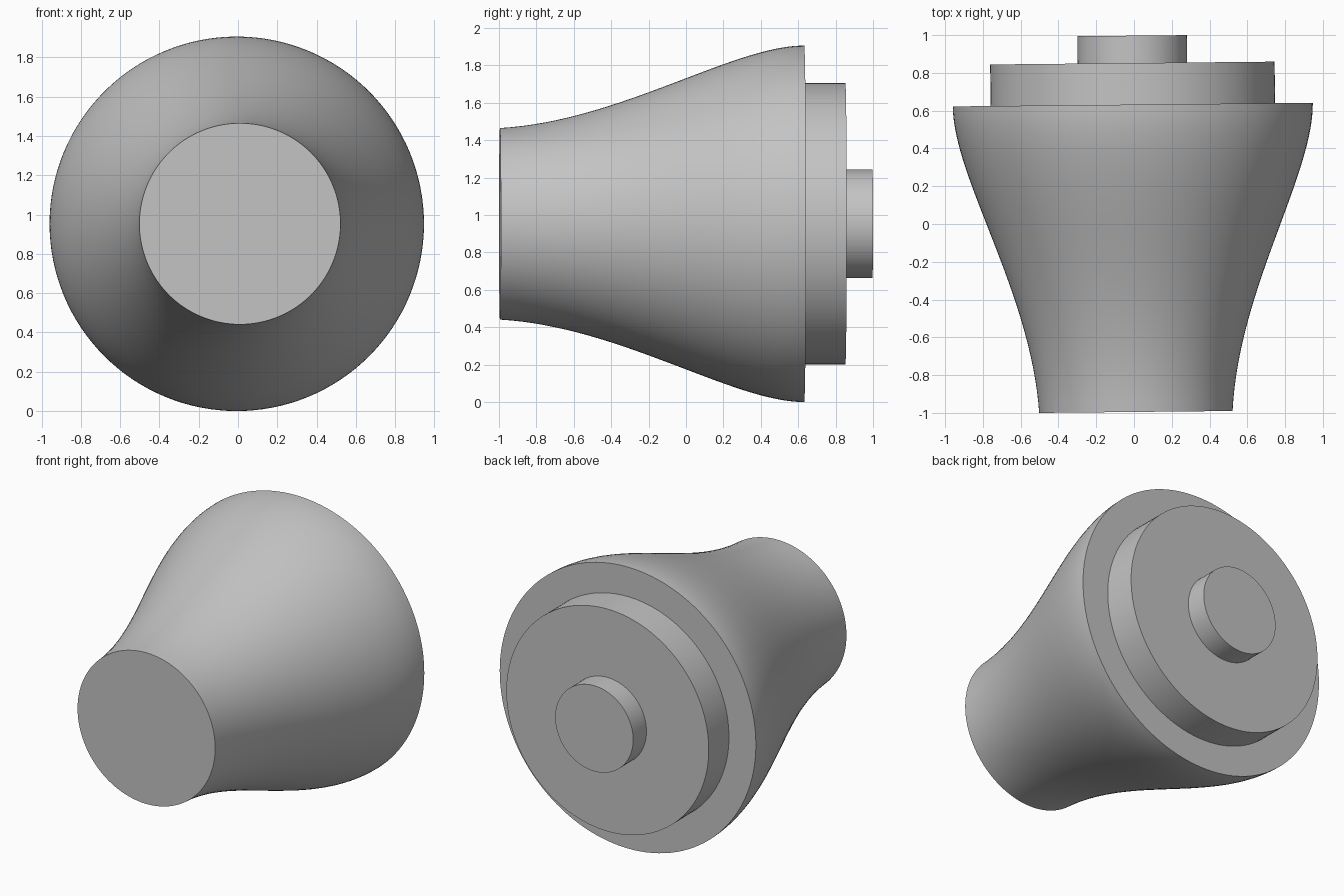
import bpy, bmesh, math
from mathutils import Vector, Matrix
from mathutils.geometry import interpolate_bezier

if "Cube" in bpy.data.objects:
    bpy.data.objects.remove(bpy.data.objects["Cube"], do_unlink=True)

SEGMENTS = 128
AXIS_HEIGHT = 0.953
YAW = 0.01          # slight turn of the whole axis about z

grey = bpy.data.materials.new("plain grey")
grey.use_nodes = True
colour = (0.55, 0.55, 0.55, 1)
grey.diffuse_color = colour
grey.node_tree.nodes["Principled BSDF"].inputs["Base Color"].default_value = colour


def lathe(name, profile):
    """Turn (y, radius) points around the y axis."""
    bm = bmesh.new()
    verts = [bm.verts.new((r, y, 0)) for y, r in profile]
    edges = [bm.edges.new(pair) for pair in zip(verts, verts[1:])]
    bmesh.ops.spin(bm, geom=verts + edges, cent=(0, 0, 0), axis=(0, 1, 0),
                   angle=math.tau, steps=SEGMENTS)
    bmesh.ops.remove_doubles(bm, verts=bm.verts[:], dist=1e-4)
    bmesh.ops.recalc_face_normals(bm, faces=bm.faces[:])
    bm.transform(Matrix.Translation((0, 0, AXIS_HEIGHT)) @ Matrix.Rotation(YAW, 4, "Z"))
    mesh = bpy.data.meshes.new(name)
    bm.to_mesh(mesh)
    bm.free()
    mesh.materials.append(grey)
    obj = bpy.data.objects.new(name, mesh)
    bpy.context.collection.objects.link(obj)
    bpy.ops.object.select_all(action="DESELECT")
    obj.select_set(True)
    bpy.context.view_layer.objects.active = obj
    bpy.ops.object.shade_smooth_by_angle(angle=math.radians(30))
    return obj


# Key radii and stations along the axis
front, body_back, plate_back, stub_back = -0.995, 0.632, 0.852, 0.997
front_r, body_r, plate_r, stub_r = 0.512, 0.953, 0.753, 0.29

# Flared bell body: S-curve wall, closed front, ring-shaped back step
curve = interpolate_bezier(Vector((front, front_r)), Vector((-0.35, 0.55)),
                           Vector((0.25, body_r)), Vector((body_back, body_r)), 33)
wall = [(p[0], p[1]) for p in curve]
lathe("bell_body", [(front, 0)] + wall + [(body_back, plate_r)])

# Stepped disc on the back
lathe("back_plate", [(body_back, plate_r), (plate_back, plate_r), (plate_back, stub_r)])

# Small round stub at the very back
lathe("back_stub", [(plate_back, stub_r), (stub_back, stub_r), (stub_back, 0)])
